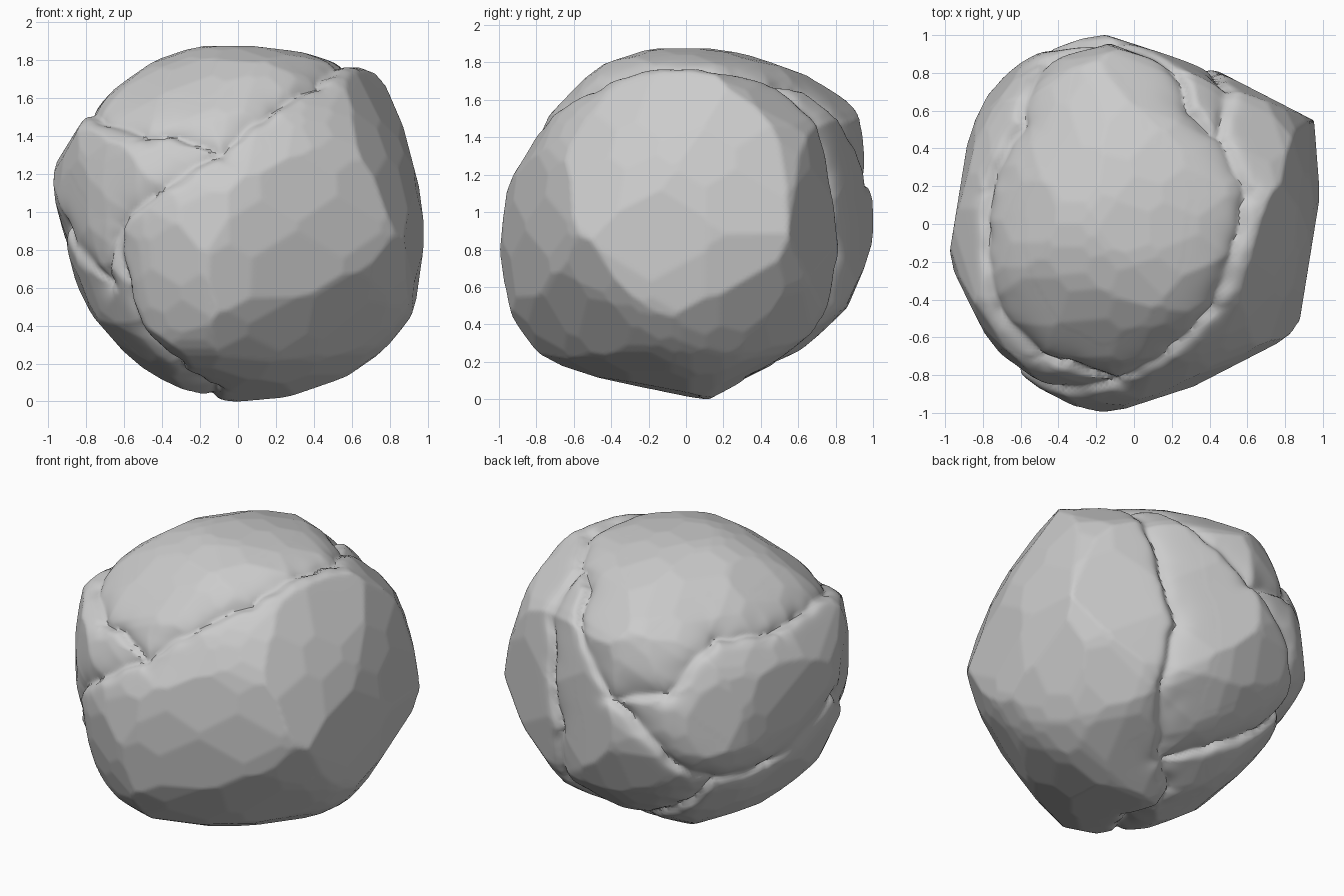
import bpy
import bmesh
import math
from mathutils import Vector, noise

default_cube = bpy.data.objects.get("Cube")
if default_cube:
    bpy.data.objects.remove(default_cube, do_unlink=True)

MIDDLE = 0.94  # height of the boulder's centre

# Outlines of the boulder across six planes, upright ones measured from the ground
outline_front = [(.98, .84), (.94, 1.19), (.85, 1.51), (.75, 1.72), (.55, 1.79), (.21, 1.86),
                 (-.16, 1.88), (-.46, 1.79), (-.64, 1.66), (-.81, 1.5), (-.98, 1.2), (-.9, .8),
                 (-.8, .5), (-.65, .3), (-.46, .14), (-.15, 0), (.23, .02), (.57, .13),
                 (.78, .28), (.92, .45)]
outline_side = [(1, 1.1), (1, .84), (.86, .49), (.65, .29), (.45, .18), (.14, 0), (-.23, .07),
                (-.54, .15), (-.77, .21), (-.93, .41), (-1, .76), (-.95, 1.13), (-.73, 1.53),
                (-.46, 1.78), (-.18, 1.87), (.22, 1.86), (.5, 1.78), (.7, 1.7), (.92, 1.56)]
outline_top = [(.98, .53), (.96, .17), (.92, -.2), (.87, -.55), (.47, -.78), (.16, -.91),
               (-.2, -1), (-.5, -.87), (-.7, -.7), (-.84, -.48), (-.98, -.18), (-.91, .2),
               (-.84, .55), (-.72, .77), (-.52, .91), (-.16, 1), (.1, .92), (.52, .77)]
outline_front_corner = [(-.94, .52), (-.71, .7), (-.26, .92), (.11, .97), (.33, .95), (.66, .76),
                        (.95, .48), (1.04, .2), (1.1, -.14), (.83, -.57), (.7, -.73),
                        (.51, -.85), (.32, -.89), (-.15, -.93), (-.54, -.88), (-.74, -.76),
                        (-.86, -.58), (-.94, -.4), (-.98, -.1), (-.97, .26)]
outline_back_corner = [(-.33, .96), (.13, .96), (.39, .85), (.68, .65), (.94, .46), (.98, .08),
                       (.95, -.19), (.77, -.57), (.56, -.73), (.29, -.83), (.04, -.92),
                       (-.27, -.83), (-.73, -.67), (-.96, -.36), (-1.1, -.02), (-1.06, .24),
                       (-.95, .57), (-.68, .85)]
outline_underside = [(-.5, .96), (.14, .98), (.38, .93), (.69, .85), (.86, .6), (.96, .4),
                     (1.03, -.02), (.93, -.22), (.76, -.47), (.51, -.7), (.24, -.89),
                     (-.02, -.98), (-.14, -.98), (-.38, -.95), (-.59, -.75), (-.8, -.47),
                     (-.91, -.31), (-1.01, -.05), (-.94, .18), (-.82, .48), (-.65, .74)]

# Cracks, as paths over the surface
top_crack = [(.55, -.1, 1.78), (.6, .15, 1.74), (.47, .47, 1.7), (.31, .6, 1.67),
             (.24, .8, 1.5), (-.13, .97, 1.17), (-.46, .84, 1.23), (-.59, .55, 1.53),
             (-.77, .2, 1.47), (-.8, -.05, 1.51), (-.74, -.45, 1.5), (-.52, -.75, 1.41),
             (-.37, -.8, 1.43), (-.1, -.85, 1.31), (.2, -.68, 1.55), (.43, -.45, 1.68),
             (.55, -.1, 1.78)]
front_crack = [(-.1, -.85, 1.31), (-.4, -.82, 1.1), (-.61, -.72, .93), (-.57, -.72, .6),
               (-.5, -.68, .3), (-.33, -.6, .18), (-.14, -.25, .02), (-.11, .2, 0)]
side_crack = [(.47, .47, 1.7), (.48, .75, 1.35), (.48, .84, 1.08), (.38, .88, .77),
              (.4, .72, .38), (.16, .46, .07), (-.11, .2, 0)]
left_crack = [(-.13, .97, 1.17), (-.23, .95, 1.1), (-.48, .87, .83), (-.66, .66, .6),
              (-.9, .3, .6), (-.95, -.29, .92), (-.72, -.65, .6), (-.61, -.72, .93)]
low_crack = [(.07, .4, .04), (-.2, .6, .16), (-.45, .66, .35), (-.66, .66, .6)]


def outline_plane(outline, turn, tilt, base=0):
    """Place a flat outline in space; return its points, and its facing direction."""
    turn, tilt = math.radians(turn), math.radians(tilt)
    right = Vector((math.cos(turn), math.sin(turn), 0))
    outward = Vector((math.sin(turn), -math.cos(turn), 0))
    upright = Vector((0, 0, 1))
    up = upright * math.cos(tilt) - outward * math.sin(tilt)
    facing = right.cross(up)
    return [right * a + up * (b - base) for a, b in outline], facing


planes = [outline_plane(outline_front, 0, 0, MIDDLE),
          outline_plane(outline_side, 90, 0, MIDDLE),
          outline_plane(outline_top, 0, 90),
          outline_plane(outline_front_corner, 35, 25),
          outline_plane(outline_back_corner, 215, 25),
          outline_plane(outline_underside, 145, -30)]


def reach(normal):
    """How far the boulder extends along a direction, blended from the outlines."""
    total = weights = 0
    for points, facing in planes:
        off = normal.dot(facing)
        flat = normal - facing * off
        if flat.length < 0.05:
            continue
        flat.normalize()
        weight = (off * off + 0.002) ** -1.5
        total += weight * max(map(flat.dot, points))
        weights += weight
    return total / weights


def crack_segments(path, gentle_left):
    """Turn a path into unit-sphere segments with a normal to their sloping side."""
    points = [(Vector(p) - Vector((0, 0, MIDDLE))).normalized() for p in path]
    for a, b in zip(points, points[1:]):
        normal = a.cross(b).normalized()
        yield a, b - a, (b - a).length_squared, normal if gentle_left else -normal


segments = []
for path, gentle_left in ((top_crack, True), (front_crack, False), (side_crack, True),
                          (left_crack, True), (low_crack, True)):
    segments.extend(crack_segments(path, gentle_left))


def crack_depth(d):
    """One lip of each crack is crisp, the other slopes down into it."""
    p = (d + noise.noise_vector(d * 7) * 0.025).normalized()
    depth = 0
    for start, along, length_sq, gentle in segments:
        offset = p - start
        t = max(0, min(1, offset.dot(along) / length_sq))
        distance = (offset - along * t).length
        if distance > 0.3:
            continue
        side = max(-1, min(1, gentle.dot(p) / max(distance, 0.001)))
        width = 0.045 + 0.025 * side
        depth = max(depth, 0.06 * math.exp(-distance / width))
    return depth


# Flat cuts that bound the boulder, each stored as its direction over its distance
cutter = bmesh.new()
bmesh.ops.create_icosphere(cutter, subdivisions=4, radius=1)
cuts = []
for vert in cutter.verts:
    normal = vert.co.normalized()
    cuts.append(normal / reach(normal))
cutter.free()

# Boulder body: a sphere pushed out to the cuts and split by the cracks
bm = bmesh.new()
bmesh.ops.create_icosphere(bm, subdivisions=7, radius=1)
for vert in bm.verts:
    d = vert.co.normalized()
    vert.co = d * (1 / max(map(d.dot, cuts)) - crack_depth(d))

# Rest it on the ground
lowest = min(v.co.z for v in bm.verts)
bmesh.ops.translate(bm, verts=bm.verts, vec=(0, 0, -lowest))

mesh = bpy.data.meshes.new("boulder")
bm.to_mesh(mesh)
bm.free()
boulder = bpy.data.objects.new("boulder", mesh)
bpy.context.collection.objects.link(boulder)

# Stone colour
grey = (0.6, 0.6, 0.6, 1)
stone = bpy.data.materials.new("stone_grey")
stone.use_nodes = True
stone.diffuse_color = grey
for node in stone.node_tree.nodes:
    if node.type == "BSDF_PRINCIPLED":
        node.inputs["Base Color"].default_value = grey
mesh.materials.append(stone)

bpy.ops.object.select_all(action="DESELECT")
boulder.select_set(True)
bpy.context.view_layer.objects.active = boulder
bpy.ops.object.shade_smooth_by_angle(angle=math.radians(50))
